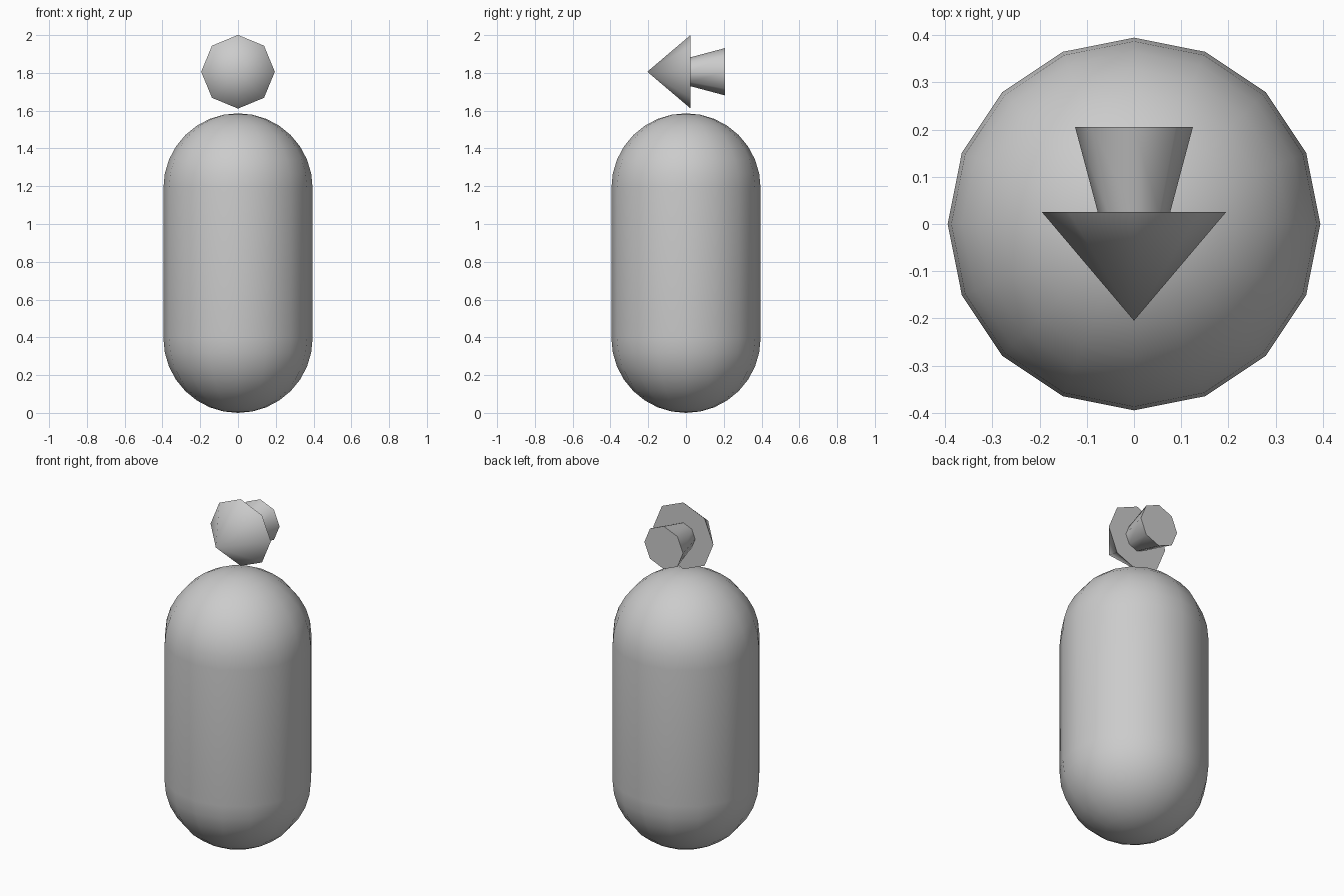
import bpy, bmesh
from math import sin, cos, pi, radians

if "Cube" in bpy.data.objects:
    bpy.data.objects.remove(bpy.data.objects["Cube"])

R = 0.395        # body radius
LOW, HIGH = 0.395, 1.191   # centres of the two round ends
HEAD_Z = 1.806


def smooth(obj, angle):
    bpy.ops.object.select_all(action='DESELECT')
    obj.select_set(True)
    bpy.context.view_layer.objects.active = obj
    bpy.ops.object.shade_smooth_by_angle(angle=radians(angle))


def cone_along_y(name, y_back, r_back, y_front, r_front):
    """Eight-sided closed cone whose axis runs along y."""
    bpy.ops.mesh.primitive_cone_add(
        vertices=8, radius1=r_back, radius2=r_front, depth=y_back - y_front,
        location=(0, (y_back + y_front) / 2, HEAD_Z), rotation=(pi / 2, 0, 0))
    obj = bpy.context.object
    obj.name = name
    smooth(obj, 60)
    return obj


# Capsule body: half profile spun in 16 steps
N = 8
profile = [(R * cos(a), LOW + R * sin(a)) for a in (-pi / 2 + i * pi / 2 / N for i in range(N + 1))]
profile += [(R * cos(a), HIGH + R * sin(a)) for a in (i * pi / 2 / N for i in range(N + 1))]
bm = bmesh.new()
verts = [bm.verts.new((x, 0, z)) for x, z in profile]
edges = [bm.edges.new(pair) for pair in zip(verts, verts[1:])]
bmesh.ops.spin(bm, geom=verts + edges, cent=(0, 0, 0), axis=(0, 0, 1), angle=2 * pi, steps=16)
bmesh.ops.remove_doubles(bm, verts=bm.verts, dist=1e-4)
bmesh.ops.recalc_face_normals(bm, faces=bm.faces)
mesh = bpy.data.meshes.new("capsule_body")
bm.to_mesh(mesh)
bm.free()
body = bpy.data.objects.new("capsule_body", mesh)
bpy.context.collection.objects.link(body)
smooth(body, 60)

# Pointer head: pointed cone in front, flared stub behind
cone_along_y("front_cone", 0.025, 0.195, -0.205, 0)
cone_along_y("rear_stub", 0.206, 0.125, 0.022, 0.076)
